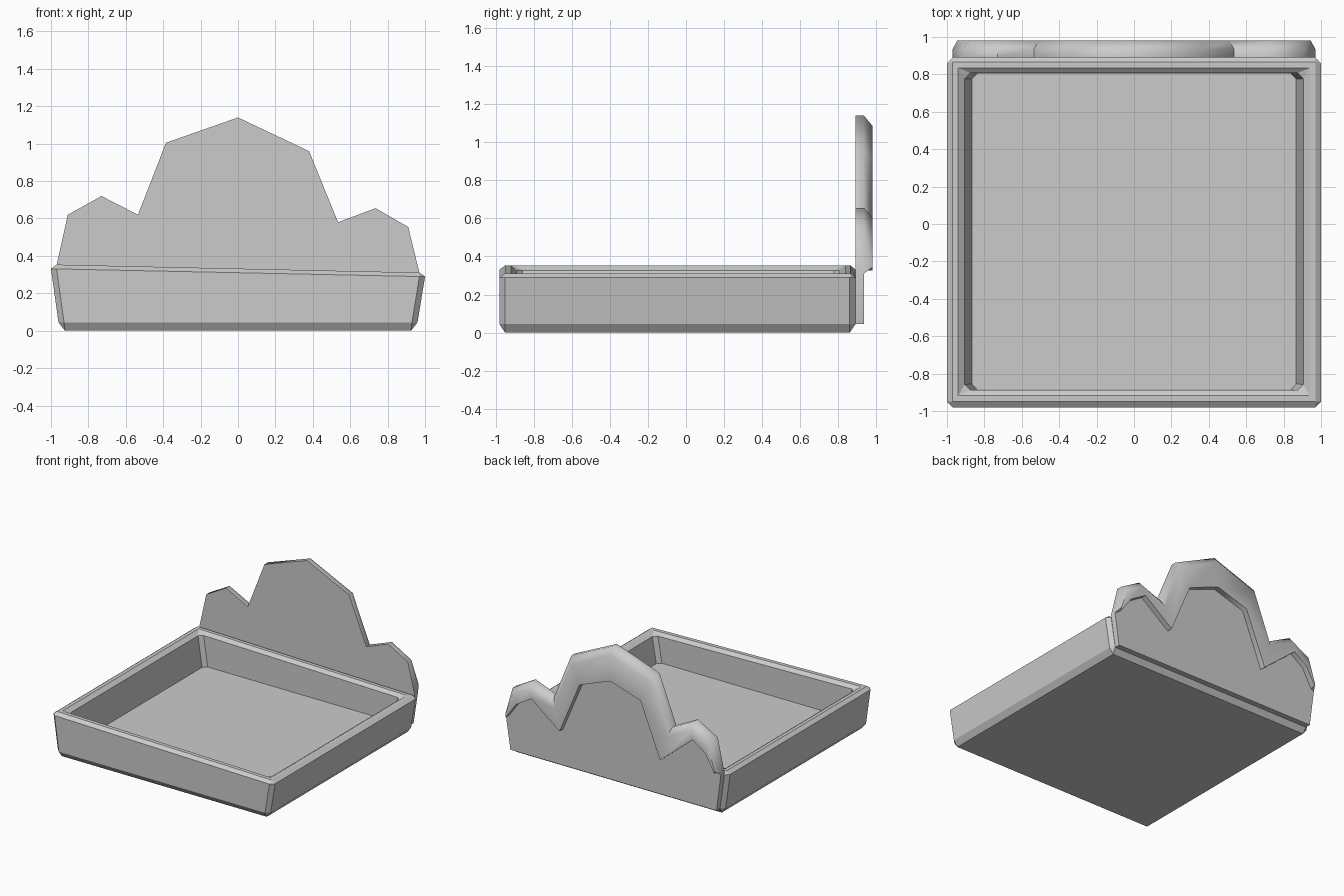
import bpy
import bmesh

if "Cube" in bpy.data.objects:
    bpy.data.objects.remove(bpy.data.objects["Cube"])


def finish(name, bm):
    bmesh.ops.remove_doubles(bm, verts=bm.verts, dist=0.0005)
    bmesh.ops.recalc_face_normals(bm, faces=bm.faces)
    mesh = bpy.data.meshes.new(name)
    bm.to_mesh(mesh)
    bm.free()
    obj = bpy.data.objects.new(name, mesh)
    bpy.context.collection.objects.link(obj)
    return obj


def bridge(bm, a, b, closed=True):
    n = len(a)
    for i in range(n if closed else n - 1):
        j = (i + 1) % n
        bm.faces.new((a[i], a[j], b[j], b[i]))


# Tray: stacked rectangular rings with clipped corners; the rim tilts down to +x
def ring(bm, hx, y0, y1, z, clip=0.0, tilt=0.0):
    c = clip
    pts = [(-hx + c, y0), (hx - c, y0), (hx, y0 + c), (hx, y1 - c),
           (hx - c, y1), (-hx + c, y1), (-hx, y1 - c), (-hx, y0 + c)]
    return [bm.verts.new((x, y, z - tilt * x)) for x, y in pts]


bm = bmesh.new()
rings = [ring(bm, *r) for r in (
    (0.925, -0.95, 0.86, 0.0),
    (0.96, -0.98, 0.89, 0.045, 0.03),
    (1.0, -0.98, 0.89, 0.31, 0.03, 0.021),
    (0.97, -0.95, 0.865, 0.332, 0.0, 0.022),
    (0.94, -0.918, 0.835, 0.332, 0.0, 0.022),
    (0.905, -0.888, 0.807, 0.308, 0.03, 0.021),
    (0.867, -0.885, 0.805, 0.08, 0.03),
)]
for a, b in zip(rings, rings[1:]):
    bridge(bm, a, b)
bm.faces.new(rings[0])
bm.faces.new(rings[-1])
finish("tray", bm)

# Backboard: cloud-like outline with a raised, bevelled border on the rear
outer = [(-0.97, 0.35), (-0.91, 0.62), (-0.73, 0.72), (-0.535, 0.62),
         (-0.385, 1.005), (0, 1.14), (0.38, 0.96), (0.535, 0.58),
         (0.735, 0.655), (0.91, 0.555), (0.97, 0.31)]
ridge = [(-0.945, 0.385), (-0.88, 0.585), (-0.733, 0.665), (-0.51, 0.555),
         (-0.355, 0.955), (0, 1.085), (0.35, 0.915), (0.51, 0.515),
         (0.73, 0.605), (0.88, 0.525), (0.945, 0.345)]
inner = [(-0.94, 0.365), (-0.86, 0.51), (-0.745, 0.59), (-0.452, 0.345),
         (-0.275, 0.785), (0, 0.87), (0.275, 0.765), (0.455, 0.34),
         (0.71, 0.535), (0.85, 0.45), (0.94, 0.325)]
foot = [(0.93, 0.045), (-0.93, 0.045)]

bm = bmesh.new()


def line(pts, y):
    return [bm.verts.new((x, y, z)) for x, z in pts]


front = line(outer + foot, 0.89)
side = line(outer + foot, 0.935)
top = line(ridge, 0.98)
lip = line(inner, 0.98)
recess = line(inner, 0.935)
bm.faces.new(front)
bridge(bm, front, side)
for a, b in ((side[:11], top), (top, lip), (lip, recess)):
    bridge(bm, a, b, closed=False)
for i in (0, 10):
    bm.faces.new((side[i], top[i], lip[i], recess[i]))
bm.faces.new(recess + side[10:] + [side[0]])

# Smooth only the bevelled border of the backboard
for f in bm.faces:
    f.smooth = len(f.verts) == 4
backboard = finish("backboard", bm)
for o in bpy.context.selected_objects:
    o.select_set(False)
backboard.select_set(True)
bpy.context.view_layer.objects.active = backboard
bpy.ops.object.shade_smooth_by_angle(angle=0.95)
